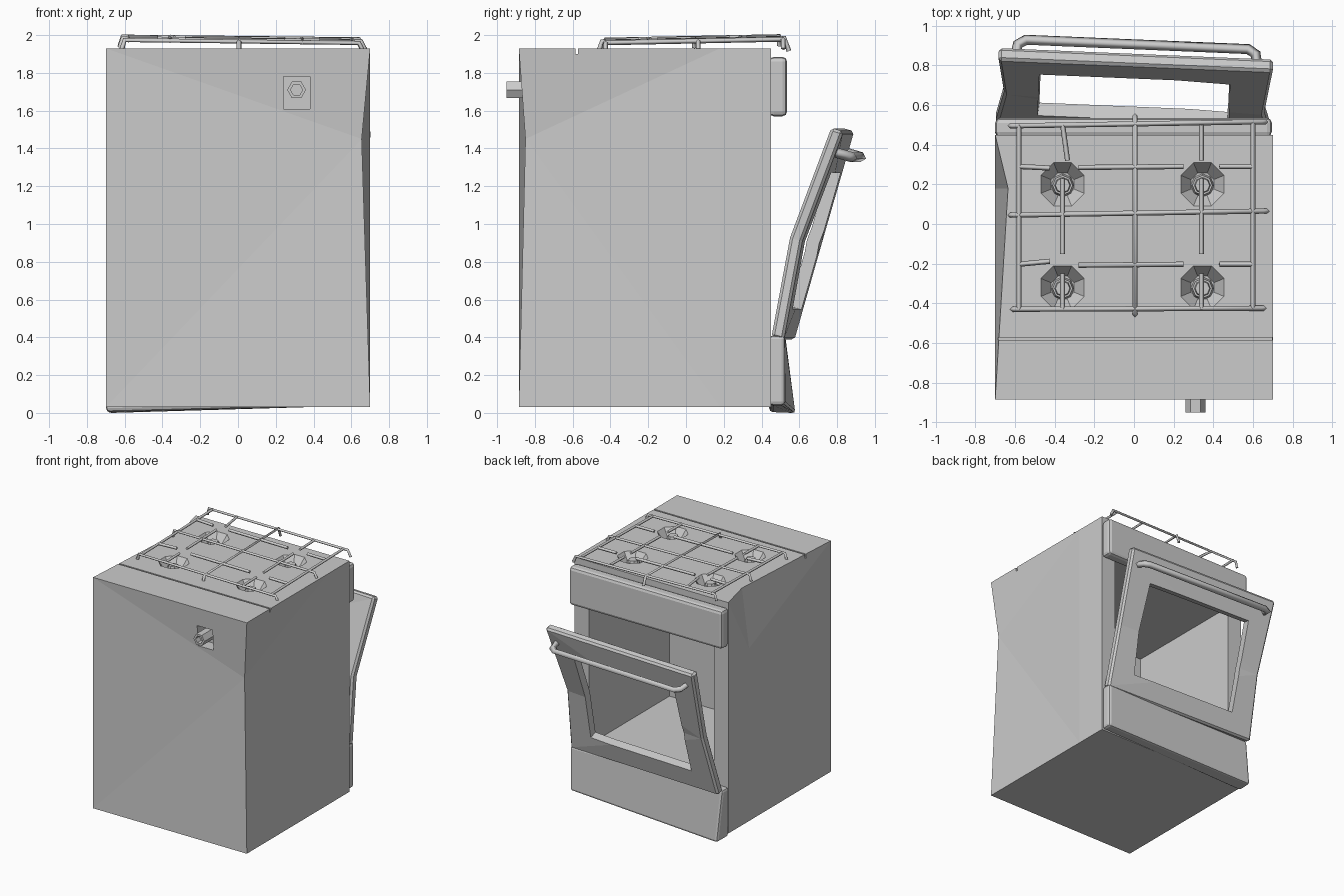
import bpy, bmesh
from math import radians, pi
from mathutils import Matrix, Vector

if "Cube" in bpy.data.objects:
    bpy.data.objects.remove(bpy.data.objects["Cube"])


def make_obj(name, bm):
    bmesh.ops.recalc_face_normals(bm, faces=bm.faces)
    me = bpy.data.meshes.new(name)
    bm.to_mesh(me)
    bm.free()
    ob = bpy.data.objects.new(name, me)
    bpy.context.collection.objects.link(ob)
    return ob


def box_bm(lo, hi):
    bm = bmesh.new()
    bmesh.ops.create_cube(bm, size=1)
    for v in bm.verts:
        v.co = [lo[i] if v.co[i] < 0 else hi[i] for i in range(3)]
    return bm


def split(bm, co, no):
    bmesh.ops.bisect_plane(bm, geom=bm.verts[:] + bm.edges[:] + bm.faces[:],
                           plane_co=co, plane_no=no)


def nudge(bm, at, to):
    """Move the vertex nearest to a point, used for the dents."""
    v = min(bm.verts, key=lambda w: (w.co - Vector(at)).length)
    v.co = to


def bevel(bm, w, seg=2):
    bmesh.ops.bevel(bm, geom=bm.edges[:], offset=w, segments=seg,
                    affect='EDGES', profile=0.5)


def prism(name, r1, r2, loc, h, n, rot=None):
    """Cone or cylinder standing on loc, optionally rotated."""
    bm = bmesh.new()
    m = Matrix.Translation(loc) @ (rot or Matrix()) @ Matrix.Translation((0, 0, h / 2))
    bmesh.ops.create_cone(bm, cap_ends=True, segments=n, radius1=r1, radius2=r2,
                          depth=h, matrix=m)
    return make_obj(name, bm)


def cut(ob, cutter):
    mod = ob.modifiers.new("cut", 'BOOLEAN')
    mod.operation, mod.solver, mod.object = 'DIFFERENCE', 'EXACT', cutter
    bpy.context.view_layer.objects.active = ob
    bpy.ops.object.modifier_apply(modifier=mod.name)
    bpy.data.objects.remove(cutter)


def bars(name, paths, r):
    """Square-section rods along polylines, converted to a mesh."""
    cu = bpy.data.curves.new(name, 'CURVE')
    cu.dimensions, cu.bevel_depth, cu.bevel_resolution = '3D', r, 0
    cu.use_fill_caps = True
    for p in paths:
        sp = cu.splines.new('POLY')
        sp.points.add(len(p) - 1)
        for q, co in zip(sp.points, p):
            q.co = (*co, 1)
    ob = bpy.data.objects.new(name, cu)
    bpy.context.collection.objects.link(ob)
    bpy.ops.object.select_all(action='DESELECT')
    ob.select_set(True)
    bpy.context.view_layer.objects.active = ob
    bpy.ops.object.convert(target='MESH')
    return ob


# Cabinet with two dented edges
bm = box_bm((-.7, -.885, .03), (.7, .45, 1.93))
split(bm, (0, 0, 1.45), (0, 0, 1))
split(bm, (0, .18, 0), (0, 1, 0))
nudge(bm, (.7, -.885, 1.45), (.655, -.85, 1.45))
nudge(bm, (-.7, .18, 1.93), (-.635, .18, 1.93))
bmesh.ops.triangulate(bm, faces=bm.faces[:])
body = make_obj("cabinet", bm)

# Oven cavity, rear pipe recess and the groove behind the hob
for lo, hi in (((-.57, -.6, .42), (.57, .6, 1.59)),
               ((.24, -1, 1.61), (.38, -.76, 1.78)),
               ((-.8, -.585, 1.90), (.8, -.572, 2.0))):
    cut(body, make_obj("cutter", box_bm(lo, hi)))

# Burner wells and caps
burners = [(x, y) for x in (-.36, .345) for y in (.2, -.32)]
for x, y in burners:
    cut(body, prism("cutter", .062, .125, (x, y, 1.85), .09, 8,
                    Matrix.Rotation(pi / 8, 4, 'Z')))
    prism("burner_base", .06, .05, (x, y - .005, 1.845), .045, 8)
    prism("burner_cap", .042, .036, (x, y - .005, 1.885), .025, 8)

# Gas pipe in the rear recess
rot = Matrix.Rotation(radians(90), 4, 'X')
pipe = prism("gas_pipe", .05, .05, (.31, -.75, 1.71), .2, 6,
             rot @ Matrix.Rotation(pi / 6 + pi / 3, 4, 'Z') @ Matrix.Rotation(pi / 6 * 0, 4, 'Z'))
cut(pipe, prism("cutter", .032, .032, (.31, -.9, 1.71), .2, 6, rot @ Matrix.Rotation(pi / 2, 4, 'Z')))

# Control panel
bm = box_bm((-.7, .44, 1.57), (.695, .535, 1.885))
bevel(bm, .025)
make_obj("control_panel", bm)

# Bottom drawer with one corner bent outward
bm = box_bm((-.7, .44, .04), (.69, .525, .41))
nudge(bm, (-.7, .525, .04), (-.685, .58, -.005))
nudge(bm, (-.7, .44, .04), (-.70, .44, .005))
bevel(bm, .02)
for v in bm.verts:
    v.co.z = max(v.co.z, 0)
make_obj("drawer_front", bm)

# Open oven door, built upright and then tilted
tilt = (Matrix.Translation((0, .545, .385)) @ Matrix.Rotation(radians(-2.4), 4, 'Z')
        @ Matrix.Rotation(radians(-16), 4, 'X'))
bm = box_bm((-.695, -.068, 0), (.69, 0, 1.15))
bevel(bm, .015, 1)
split(bm, (0, 0, .53), (0, 0, 1))
for v in bm.verts:
    if abs(v.co.z - .53) < .01:
        v.co.y -= .05 * (v.co.x > .5)
        v.co.x *= .95
bmesh.ops.triangulate(bm, faces=bm.faces[:])
door = make_obj("oven_door", bm)
bm = box_bm((-.47, -.2, .17), (.46, .1, .92))
for v in bm.verts:
    if v.co.y < 0:
        v.co.x *= 1.06
cut(door, make_obj("cutter", bm))
door.data.transform(tilt)

# Door handle
handle = bars("door_handle", [[(-.61, -.01, 1.03), (-.6, .055, 1.03), (-.56, .08, 1.03),
                               (.56, .08, 1.03), (.6, .055, 1.03), (.61, -.01, 1.03)]], .027)
handle.data.transform(tilt)


# Slightly tilted pan grate
def g(x, y, dz=0.0):
    return (x, y, 1.975 - .012 * x + .02 * y + dz)


paths = []
for a, b, c, d in ((-.61, .495, .64, .515), (-.61, .045, .65, .065), (-.6, -.43, .64, -.425)):
    paths.append([g(a - .015, b, -.05), g(a, b), g(c, d), g(c + .025, d, -.05)])
for x, y0, y1 in ((-.58, -.43, .5), (.6, -.425, .51)):
    paths.append([g(x, y0), g(x, y1)])
paths.append([g(.005, -.46, -.045), g(.005, -.445), g(.005, .52), g(.005, .545, -.07)])
for y, e in ((.29, .0), (-.203, .023)):
    paths += [[g(-.58, y), g(-.425, y - .008 + e)], [g(-.28, y - .005), g(.25, y)],
              [g(.43, y), g(.595, y)]]
for x, bend in ((-.36, .025), (.34, 0)):
    paths += [[g(x, .5), g(x + bend, .32)], [g(x, .23), g(x, -.15)],
              [g(x, -.25), g(x, -.43)]]
bars("pan_grate", paths, .013)
